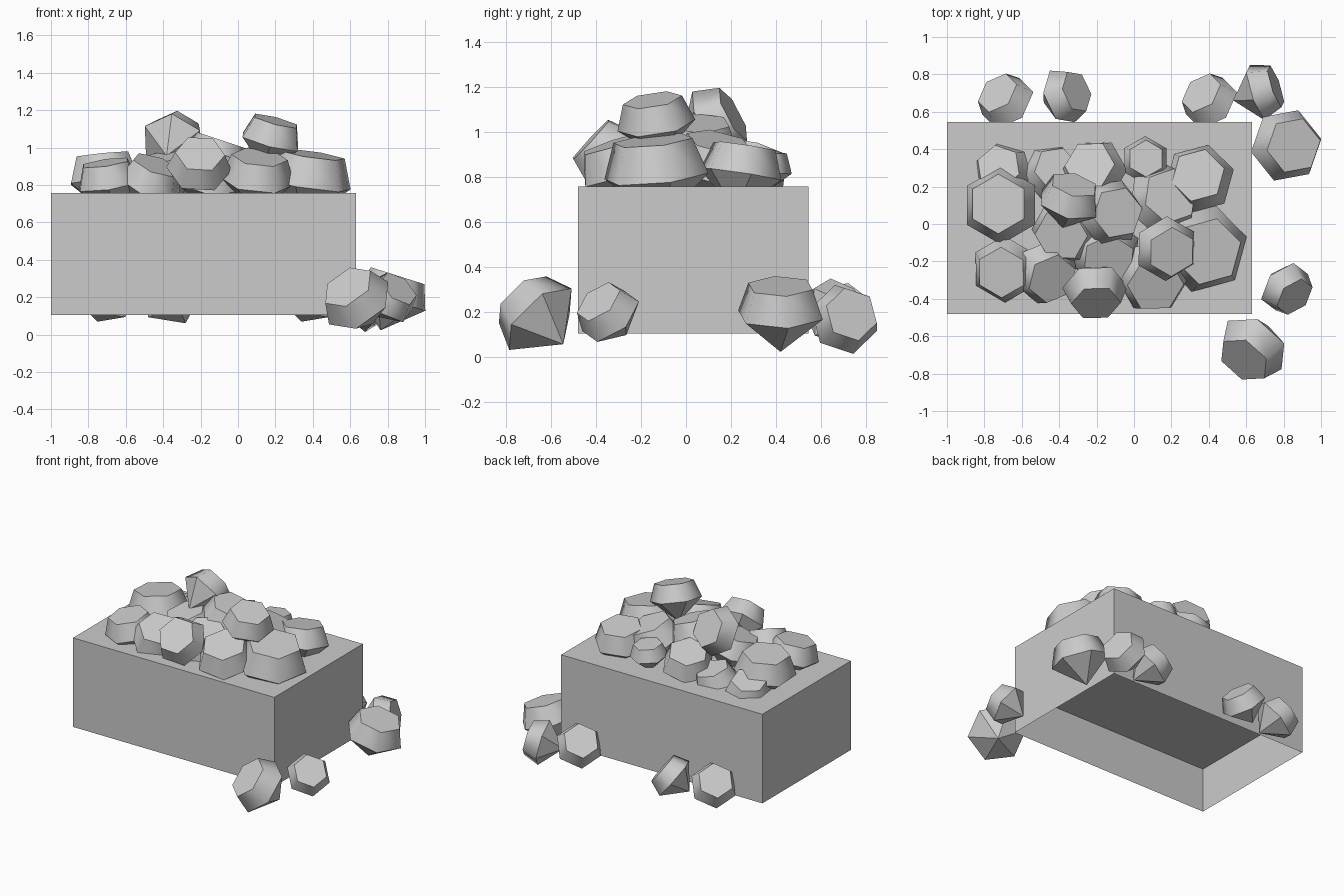
import bpy, bmesh, math
from mathutils import Vector, Matrix

if "Cube" in bpy.data.objects:
    bpy.data.objects.remove(bpy.data.objects["Cube"])


def finish(bm, name):
    bmesh.ops.recalc_face_normals(bm, faces=bm.faces)
    me = bpy.data.meshes.new(name)
    bm.to_mesh(me)
    bm.free()
    ob = bpy.data.objects.new(name, me)
    bpy.context.collection.objects.link(ob)
    return ob


def gem(name, center, r, axis, spin=0):
    """Six-sided stone: flat table, sloped crown, pointed underside."""
    bm = bmesh.new()
    rings = []
    for rad, z in ((0.76, 0.73), (1.0, 0.06)):
        rings.append([bm.verts.new((rad * math.cos(math.radians(60 * i + spin)),
                                    rad * math.sin(math.radians(60 * i + spin)), z))
                      for i in range(6)])
    tip = bm.verts.new((0, 0, -0.8))
    top, wide = rings
    bm.faces.new(top)
    for i in range(6):
        j = (i + 1) % 6
        crown = bm.faces.new((top[i], wide[i], wide[j], top[j]))
        crown.smooth = True
        bm.faces.new((wide[i], tip, wide[j]))
    # keep the rims crisp, only the crown sides blend into each other
    for e in bm.edges:
        e.smooth = e.verts[0] in top and e.verts[1] in wide or \
            e.verts[1] in top and e.verts[0] in wide
    rot = Vector((0, 0, 1)).rotation_difference(Vector(axis).normalized())
    bm.transform(Matrix.Translation(center) @ rot.to_matrix().to_4x4() @ Matrix.Scale(r, 4))
    return finish(bm, name)


# Box: outer walls and lid, open underneath with a shelf halfway up
x0, x1, y0, y1, zb, zt, zm = -1.0, 0.63, -0.48, 0.545, 0.105, 0.757, 0.43
bm = bmesh.new()
corners = ((x0, y0), (x1, y0), (x1, y1), (x0, y1))
low, high = [[bm.verts.new((x, y, z)) for x, y in corners] for z in (zb, zt)]
bm.faces.new(high)
for i in range(4):
    j = (i + 1) % 4
    bm.faces.new((low[i], low[j], high[j], high[i]))
finish(bm, "box")
bm = bmesh.new()
bm.faces.new([bm.verts.new((x, y, zm)) for x, y in corners])
finish(bm, "inner_shelf")

# Stones lying around the box: centre, radius, direction of flat top, spin
ground = [
    ((0.65, -0.64, 0.16), 0.195, (-0.4, -0.55, 0.6), 15),
    ((0.80, -0.33, 0.175), 0.15, (0.5, -0.5, 0.6), 20),
    ((0.81, 0.42, 0.175), 0.20, (0.3, 0.0, 0.95), 10),
    ((0.65, 0.70, 0.165), 0.16, (0.9, 0.3, 0.2), 30),
    ((0.42, 0.64, 0.18), 0.16, (-0.5, 0.5, 0.65), 15),
    ((-0.67, 0.64, 0.18), 0.16, (-0.5, 0.5, 0.65), 15),
    ((-0.39, 0.68, 0.17), 0.155, (0.6, 0.2, 0.5), 0),
]
for i, g in enumerate(ground):
    gem(f"loose_stone_{i + 1}", *g)

# Stones heaped on the lid
heap = [
    ((-0.71, 0.10, 0.81), 0.21, (-0.1, 0.05, 1), 30),
    ((-0.69, -0.24, 0.79), 0.18, (-0.15, -0.15, 1), 30),
    ((-0.35, 0.10, 1.02), 0.175, (0.2, 0.75, 0.4), 20),
    ((-0.13, 0.06, 0.91), 0.185, (0.3, 0.0, 0.9), 10),
    ((-0.21, 0.28, 0.80), 0.18, (-0.2, 0.25, 0.9), 0),
    ((0.06, 0.34, 0.82), 0.13, (0.05, 0.1, 0.95), 30),
    ((0.35, 0.24, 0.80), 0.19, (-0.05, 0.15, 1), 15),
    ((0.37, -0.13, 0.79), 0.24, (0.15, -0.1, 1), 15),
    ((0.17, -0.13, 1.02), 0.175, (0.25, -0.15, 0.95), 30),
    ((-0.21, -0.33, 0.88), 0.175, (0.05, -0.65, 0.6), 0),
    ((-0.48, -0.25, 0.79), 0.18, (0.3, -0.3, 0.8), 20),
    ((0.10, -0.28, 0.81), 0.20, (0.1, -0.3, 0.9), 0),
    ((-0.70, 0.28, 0.73), 0.16, (-0.2, 0.2, 0.9), 40),
    ((-0.44, 0.27, 0.73), 0.16, (0.2, 0.2, 0.9), 10),
    ((0.15, 0.12, 0.82), 0.20, (0.3, 0.2, 0.9), 20),
    ((-0.36, -0.03, 0.82), 0.19, (-0.2, -0.2, 0.9), 0),
    ((-0.15, -0.15, 0.80), 0.19, (0.1, -0.3, 0.9), 25),
]
for i, g in enumerate(heap):
    gem(f"heaped_stone_{i + 1}", *g)
